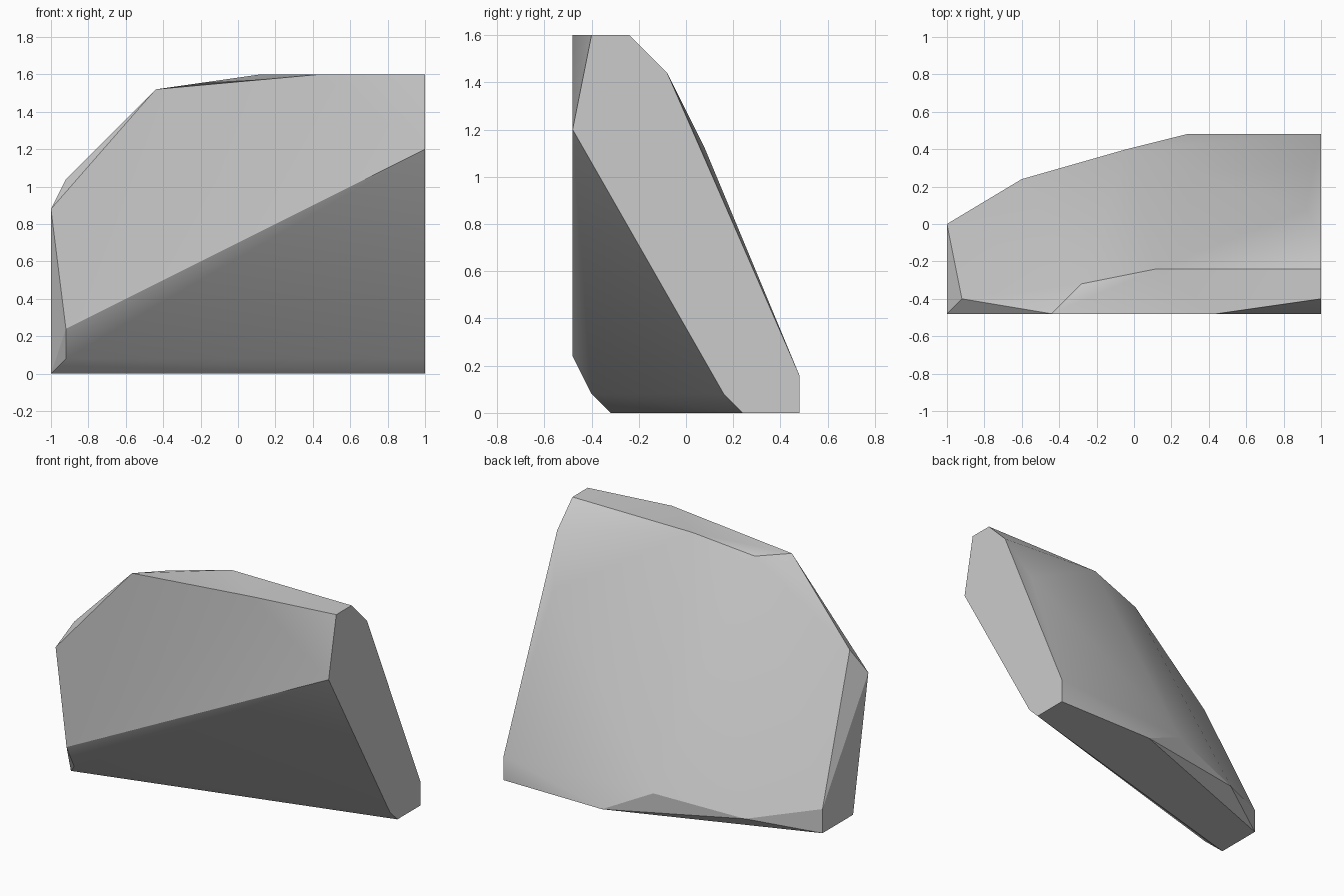
import bpy, bmesh, math

cube = bpy.data.objects.get("Cube")
if cube:
    bpy.data.objects.remove(cube, do_unlink=True)

# Stone colour
stone = bpy.data.materials.new("light_grey_stone")
stone.use_nodes = True
color = (0.6, 0.6, 0.6, 1)
stone.diffuse_color = color
stone.node_tree.nodes["Principled BSDF"].inputs["Base Color"].default_value = color

# Corners of the leaning slab, in groups
FRONT = -0.48
right_cap = [(1, y, z) for y, z in (
    (FRONT, 1.2), (-0.4, 1.6), (-0.24, 1.6), (-0.08, 1.44),
    (0.48, 0.16), (0.48, 0), (0.24, 0), (0.16, 0.08))]
left_end = [(-1, FRONT, 0.88), (-1, -0.32, 0), (-1, 0, 0), (-1, 0, 0.16),
            (-0.92, -0.4, 1.04), (-0.92, FRONT, 0.24), (-0.92, -0.4, 0.08)]
top_rim = [(-0.44, FRONT, 1.52), (0.44, FRONT, 1.6),
           (0.12, -0.24, 1.6), (-0.28, -0.32, 1.52)]
back = [(0.28, 0.48, 0), (-0.04, 0.4, 0.16), (-0.6, 0.24, 0.08), (0.92, 0.08, 1.12)]

# Wrap the corners in a convex shell
bm = bmesh.new()
for p in right_cap + left_end + top_rim + back:
    bm.verts.new(p)
hull = bmesh.ops.convex_hull(bm, input=bm.verts[:])
loose = [v for v in bm.verts if not v.link_faces]
bmesh.ops.delete(bm, geom=loose, context='VERTS')
bmesh.ops.dissolve_limit(bm, angle_limit=math.radians(1),
                         verts=bm.verts[:], edges=bm.edges[:])
bmesh.ops.recalc_face_normals(bm, faces=bm.faces[:])
mesh = bpy.data.meshes.new("rock_slab")
bm.to_mesh(mesh)
bm.free()
mesh.materials.append(stone)

rock = bpy.data.objects.new("rock_slab", mesh)
bpy.context.collection.objects.link(rock)

# Soft shading on shallow creases only
bpy.ops.object.select_all(action='DESELECT')
rock.select_set(True)
bpy.context.view_layer.objects.active = rock
bpy.ops.object.shade_smooth_by_angle(angle=math.radians(24))
